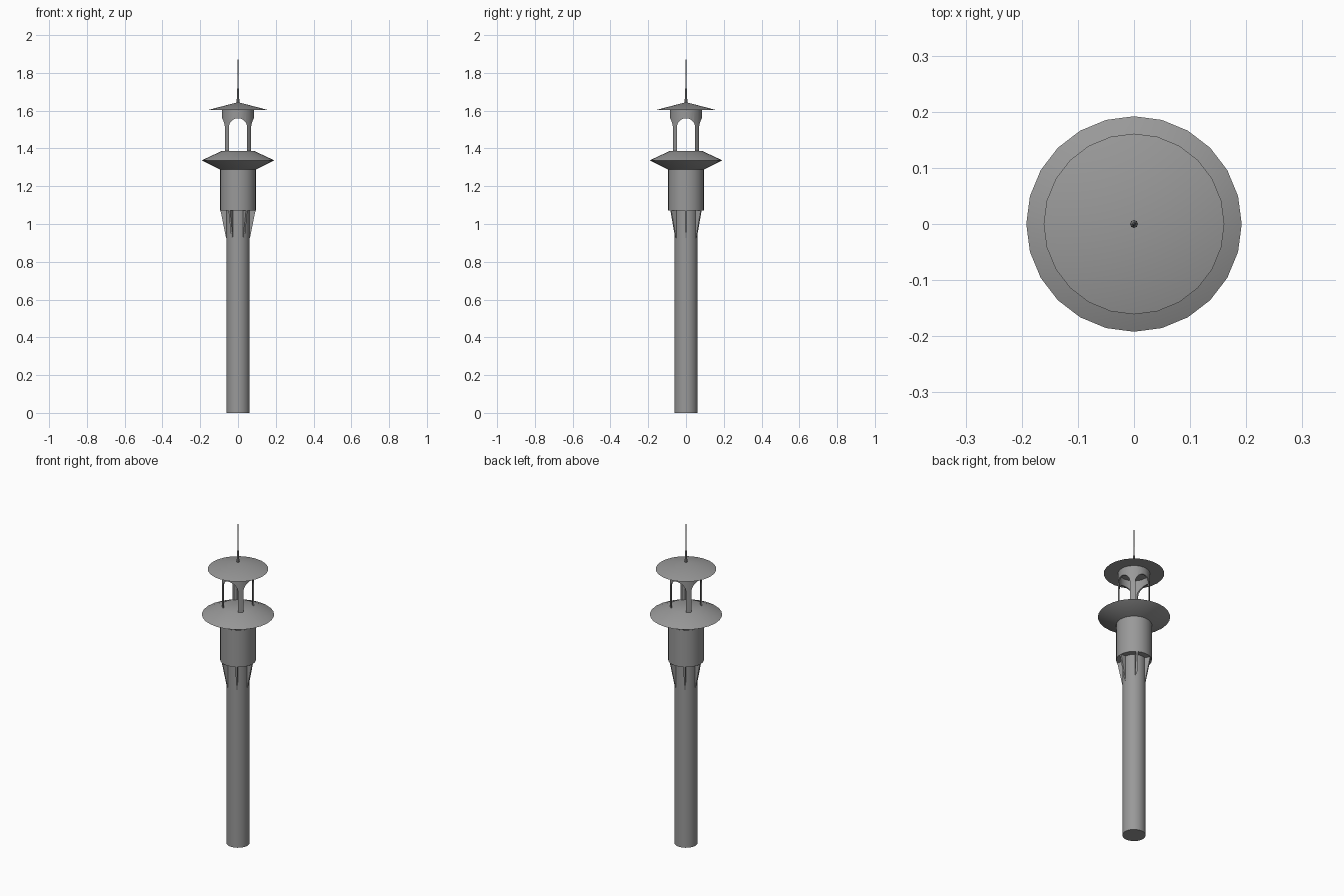
import bpy
import bmesh
from math import pi, sin, cos

if "Cube" in bpy.data.objects:
    bpy.data.objects.remove(bpy.data.objects["Cube"])

grey = bpy.data.materials.new("dark_grey")
grey.diffuse_color = (0.32, 0.32, 0.32, 1)
grey.use_nodes = True
grey.node_tree.nodes["Principled BSDF"].inputs["Base Color"].default_value = grey.diffuse_color


def finish(name, bm, smooth=True):
    bmesh.ops.recalc_face_normals(bm, faces=bm.faces)
    mesh = bpy.data.meshes.new(name)
    bm.to_mesh(mesh)
    bm.free()
    mesh.materials.append(grey)
    ob = bpy.data.objects.new(name, mesh)
    bpy.context.collection.objects.link(ob)
    if smooth:
        bpy.ops.object.select_all(action='DESELECT')
        ob.select_set(True)
        bpy.context.view_layer.objects.active = ob
        bpy.ops.object.shade_smooth_by_angle(angle=pi / 6)
    return ob


def lathe(name, profile, sides=24, closed=False):
    """Revolve (radius, z) points about z; cap the ends or close the loop."""
    bm = bmesh.new()
    rings = []
    for r, z in profile:
        if r == 0:
            rings.append([bm.verts.new((0, 0, z))] * sides)
        else:
            rings.append([bm.verts.new((r * cos(2 * pi * i / sides),
                                        r * sin(2 * pi * i / sides), z))
                          for i in range(sides)])
    pairs = list(zip(rings, rings[1:]))
    if closed:
        pairs.append((rings[-1], rings[0]))
    for a, b in pairs:
        for i in range(sides):
            j = (i + 1) % sides
            quad = list(dict.fromkeys((a[i], a[j], b[j], b[i])))
            bm.faces.new(quad)
    if not closed:
        for ring in (rings[0], rings[-1]):
            if ring[0] is not ring[1]:
                bm.faces.new(ring)
    return finish(name, bm)


def prism(name, points, axis, half):
    """Extrude an outline of (u, z) points sideways along x or y."""
    bm = bmesh.new()
    place = (lambda u, w, z: (u, w, z)) if axis == 'y' else (lambda u, w, z: (w, u, z))
    a = [bm.verts.new(place(u, -half, z)) for u, z in points]
    b = [bm.verts.new(place(u, half, z)) for u, z in points]
    bm.faces.new(a)
    bm.faces.new(b)
    for i in range(len(a)):
        j = (i + 1) % len(a)
        bm.faces.new((a[i], a[j], b[j], b[i]))
    return finish(name, bm, smooth=False)


# Main column and the wider drum on it
lathe("tower_shaft", [(0.062, 0), (0.062, 1.075)])
lathe("upper_drum", [(0.095, 1.072), (0.095, 1.29)])

# Six tapered brackets under the drum
for k in range(6):
    fin = prism(f"bracket_{k + 1}",
                [(0.055, 0.925), (0.063, 0.925), (0.093, 1.073), (0.055, 1.073)],
                'y', 0.005)
    fin.rotation_euler.z = k * pi / 3

# Flared gallery with a sharp rim
lathe("gallery", [(0.095, 1.288), (0.192, 1.337), (0.085, 1.387)])

# Open lantern: thin tube cut by arches on four sides
lantern = lathe("lantern", [(0.085, 1.38), (0.085, 1.604), (0.078, 1.604), (0.078, 1.38)],
                closed=True)
arch = [(-0.048, 1.36), (0.048, 1.36)]
arch += [(0.048 * cos(pi * i / 12), 1.512 + 0.048 * sin(pi * i / 12)) for i in range(13)]
for axis in 'xy':
    cutter = prism(f"arch_cutter_{axis}", arch, axis, 0.2)
    cutter.hide_render = True
    cutter.hide_viewport = True
    mod = lantern.modifiers.new(f"arch_{axis}", 'BOOLEAN')
    mod.operation = 'DIFFERENCE'
    mod.solver = 'EXACT'
    mod.object = cutter
    # cut before the smoothing step, if it is a modifier
    lantern.modifiers.move(len(lantern.modifiers) - 1, 0)

# Conical roof and spire
lathe("roof", [(0.161, 1.603), (0, 1.645)])
lathe("spire", [(0.007, 1.635), (0.007, 1.66), (0.0045, 1.668), (0.0035, 1.76),
                (0.002, 1.765), (0.0005, 2.0)], sides=8)
